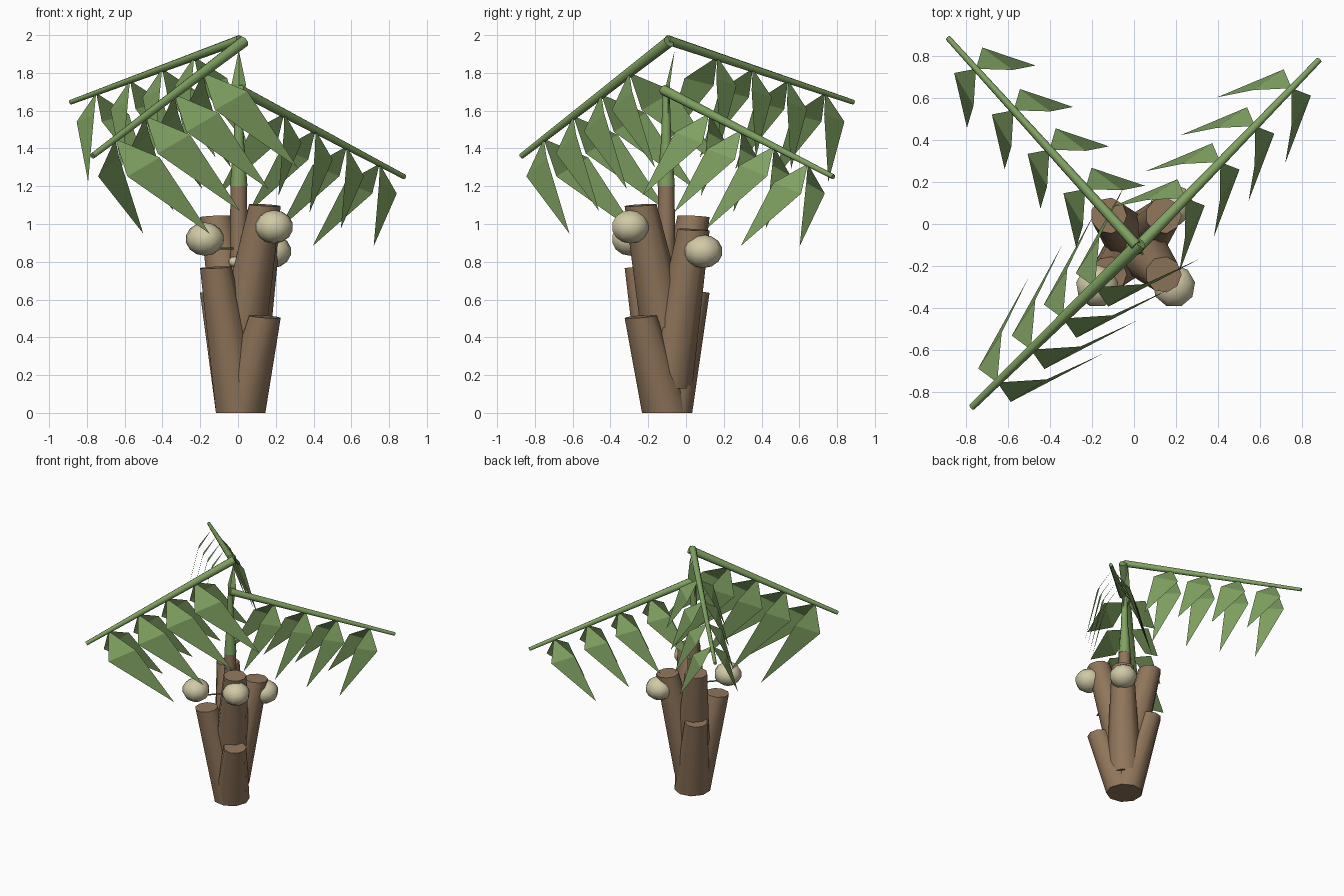
import bpy, bmesh, math
from mathutils import Vector, Matrix

if "Cube" in bpy.data.objects:
    bpy.data.objects.remove(bpy.data.objects["Cube"])

def material(name, color):
    m = bpy.data.materials.new(name)
    m.diffuse_color = (*color, 1)
    m.use_nodes = True
    m.node_tree.nodes["Principled BSDF"].inputs["Base Color"].default_value = m.diffuse_color
    return m

BARK = material("bark_brown", (0.28, 0.18, 0.105))
GREEN = material("stem_green", (0.215, 0.36, 0.12))
LEAF = material("leaf_green", (0.215, 0.36, 0.12))
CREAM = material("nut_cream", (0.64, 0.59, 0.38))

AXIS = Vector((0.01, -0.10, 0))

def finish(bm, name, mat, smooth=False):
    if smooth:
        bmesh.ops.recalc_face_normals(bm, faces=bm.faces)
    mesh = bpy.data.meshes.new(name)
    bm.to_mesh(mesh)
    bm.free()
    mesh.materials.append(mat)
    ob = bpy.data.objects.new(name, mesh)
    bpy.context.collection.objects.link(ob)
    if smooth:
        bpy.ops.object.select_all(action='DESELECT')
        ob.select_set(True)
        bpy.context.view_layer.objects.active = ob
        bpy.ops.object.shade_smooth_by_angle(angle=math.radians(60))
    return ob

def rod(name, a, b, r1, r2, mat, sides=8):
    """Tapered cylinder from a to b."""
    a, b = Vector(a), Vector(b)
    d = b - a
    rot = d.to_track_quat('Z', 'Y').to_matrix().to_4x4()
    bm = bmesh.new()
    bmesh.ops.create_cone(bm, cap_ends=True, segments=sides, radius1=r1, radius2=r2,
                          depth=d.length, matrix=Matrix.Translation((a + b) / 2) @ rot)
    return finish(bm, name, mat, True)

def stalk(name, foot, top, r1, r2, sides=9):
    """Slanted, tapering stalk with a level foot and an almost level cut top."""
    lean = top - foot
    bm = bmesh.new()
    rings = []
    for c, r, tilt in ((foot, r1, 0), (top, r2, 0.3)):
        ring = []
        for k in range(sides):
            a = math.tau * k / sides
            off = Vector((r * math.cos(a), r * math.sin(a), 0))
            off.z = -tilt * (off.x * lean.x + off.y * lean.y) / lean.z
            ring.append(bm.verts.new(c + off))
        rings.append(ring)
    for k in range(sides):
        j = (k + 1) % sides
        bm.faces.new((rings[0][k], rings[0][j], rings[1][j], rings[1][k]))
    bm.faces.new(rings[0][::-1])
    bm.faces.new(rings[1])
    finish(bm, name, BARK, True)

# Leaning cut stalks that fan out from one foot: side signs, bottom height, top height
STALKS = [(1, -1, 0.0, 0.51), (-1, 1, 0.0, 0.64), (-1, -1, 0.0, 0.77),
          (1, 1, 0.13, 0.97), (-1, 1, 0.26, 1.04), (1, -1, 0.39, 1.10)]
for i, (sx, sy, z0, z1) in enumerate(STALKS):
    foot = AXIS + Vector((0, 0, z0))
    top = AXIS + Vector((sx * 0.13, sy * 0.14, z1))
    stalk(f"trunk_stalk_{i + 1}", foot, top, 0.135, 0.086)

# Central shaft, sheath and spear leaf
C = AXIS - Vector((0.006, 0.005, 0))
rod("core_lower", C + Vector((0, 0, 0.3)), C + Vector((0, 0, 1.08)), 0.047, 0.047, BARK)
rod("core_upper", C + Vector((0, 0, 1.08)), C + Vector((0, 0, 1.20)), 0.044, 0.044, BARK)
rod("crown_sheath", C + Vector((0, 0, 1.20)), C + Vector((0, 0, 1.42)), 0.046, 0.03, GREEN)
rod("crown_stem", C + Vector((0, 0, 1.42)), C + Vector((0, 0, 1.72)), 0.028, 0.018, GREEN)
bm = bmesh.new()
spear = [bm.verts.new(C + Vector(p)) for p in
         ((0, 0, 1.40), (0.038, 0.02, 1.74), (0, 0.045, 1.92), (-0.038, 0.02, 1.74))]
ridge = bm.verts.new(C + Vector((0, 0.0, 1.74)))
for i in range(4):
    bm.faces.new((spear[i], spear[(i + 1) % 4], ridge))
bm.faces.new(spear[::-1])
finish(bm, "spear_leaf", LEAF)

# Nuts on thin stems, plus a small bud in the trunk gap
NUTS = [((0.19, -0.295, 0.985), 0.104), ((0.18, 0.09, 0.855), 0.104),
        ((-0.175, -0.295, 0.92), 0.104), ((-0.02, -0.14, 0.80), 0.032)]
for i, (p, r) in enumerate(NUTS):
    p = Vector(p)
    bm = bmesh.new()
    bmesh.ops.create_uvsphere(bm, u_segments=9, v_segments=7, radius=r,
                              matrix=Matrix.Translation(p) @ Matrix.Diagonal((1, 1, 0.85, 1)))
    finish(bm, f"nut_{i + 1}", CREAM, True)
    if r > 0.1:
        low = Vector((0, 0, -0.05))
        rod(f"nut_stem_{i + 1}", Vector((C.x, C.y, p.z)) + low, p + low, 0.006, 0.006, GREEN, 6)

def frond(name, a, b, r, scale, tip):
    """Drooping rib with four pairs of kite leaflets, bent across their widest line."""
    a, b = Vector(a), Vector(b)
    rod(name + "_rib", a, b, r, r * 0.5, GREEN)
    e = (b - a).normalized()
    side = e.cross(Vector((0, 0, 1))).normalized()
    n = side.cross(e)
    # leaflet corners: along the rib, above the rib, out to the side
    kite = [(0, 0, 0), (0.09, -0.135, 0.09), tip, (-0.09, -0.14, 0.125)]
    bm = bmesh.new()
    for t in (0.27, 0.46, 0.65, 0.85):
        root = a.lerp(b, t)
        for s in (1, -1):
            v = [bm.verts.new(root + scale * (e * x + n * y + side * (s * z))) for x, y, z in kite]
            for tri in ((v[0], v[1], v[3]), (v[1], v[2], v[3])):
                bm.faces.new(tri[::-1] if s > 0 else tri)
    finish(bm, name + "_leaflets", LEAF)

frond("front_left_frond", (0.03, -0.09, 1.965), (-0.77, -0.87, 1.36), 0.032, 1.23,
      (-0.13, -0.535, 0.205))
frond("back_left_frond", (0.01, -0.10, 1.975), (-0.885, 0.885, 1.645), 0.026, 1.0,
      (-0.06, -0.50, 0.22))
frond("back_right_frond", (0.01, -0.12, 1.71), (0.88, 0.78, 1.25), 0.028, 1.0,
      (-0.11, -0.505, 0.225))
